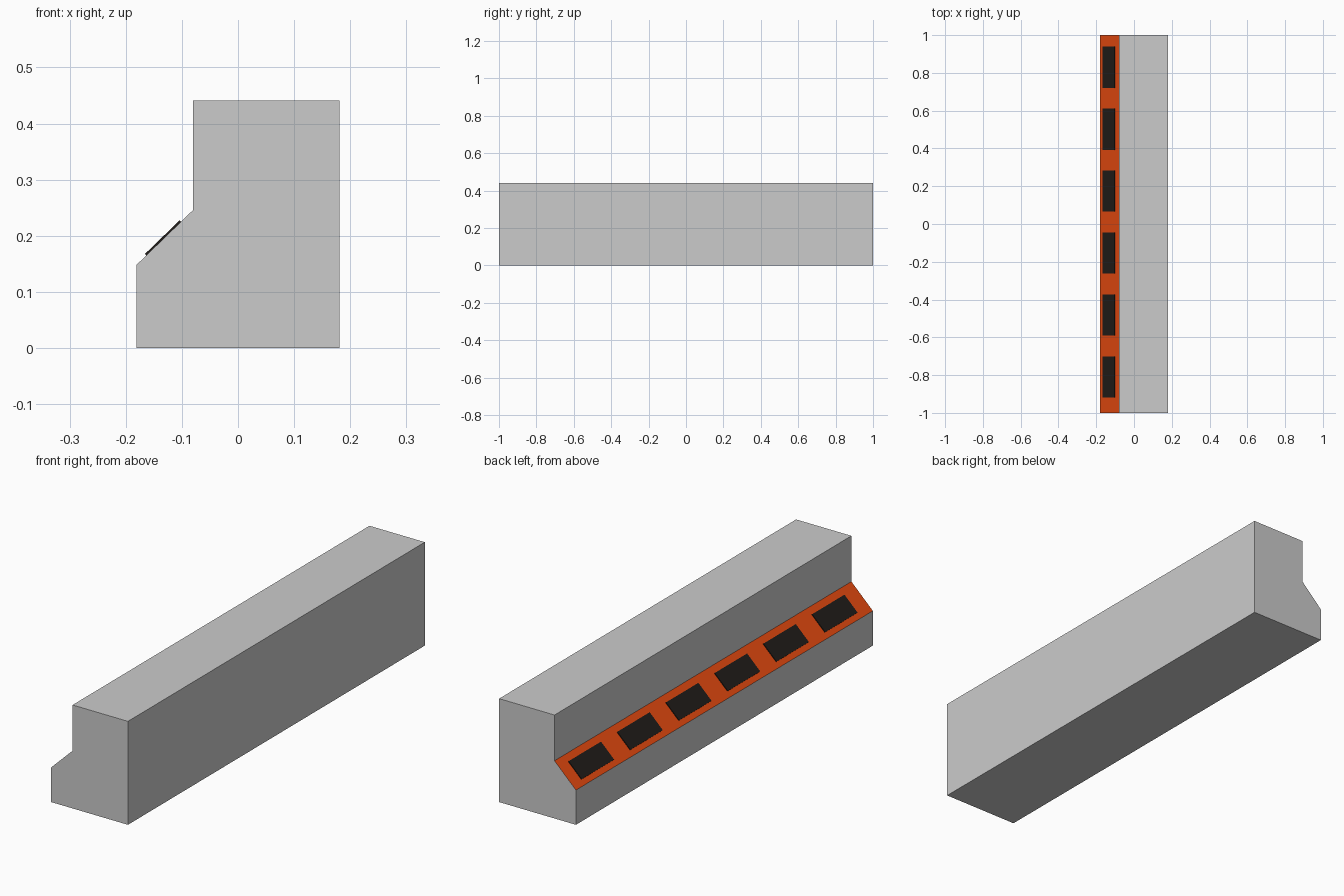
import bpy, bmesh, math
from mathutils import Matrix, Vector

if "Cube" in bpy.data.objects:
    bpy.data.objects.remove(bpy.data.objects["Cube"])


def paint(name, rgb):
    mat = bpy.data.materials.new(name)
    mat.diffuse_color = (*rgb, 1)
    mat.use_nodes = True
    mat.node_tree.nodes["Principled BSDF"].inputs["Base Color"].default_value = mat.diffuse_color
    return mat


def add_object(name, bm, *mats):
    mesh = bpy.data.meshes.new(name)
    bmesh.ops.recalc_face_normals(bm, faces=bm.faces)
    bm.to_mesh(mesh)
    bm.free()
    for m in mats:
        mesh.materials.append(m)
    obj = bpy.data.objects.new(name, mesh)
    bpy.context.collection.objects.link(obj)
    return obj


grey = paint("grey", (0.8, 0.8, 0.8))
orange = paint("orange", (0.8, 0.07, 0.005))
black = paint("black", (0.015, 0.012, 0.01))

# Barrier body: stepped profile extruded along y, orange sloped face
low, high = Vector((-0.181, 0, 0.148)), Vector((-0.08, 0, 0.246))
profile = [(-0.181, 0), (0.181, 0), (0.181, 0.441), (-0.08, 0.441),
           (high.x, high.z), (low.x, low.z)]
bm = bmesh.new()
face = bm.faces.new([bm.verts.new((x, -1, z)) for x, z in profile])
ext = bmesh.ops.extrude_face_region(bm, geom=[face], use_keep_orig=True)
bmesh.ops.translate(bm, vec=(0, 2, 0),
                    verts=[v for v in ext["geom"] if isinstance(v, bmesh.types.BMVert)])
bm.normal_update()
for f in bm.faces:
    if abs(f.normal.x) > 0.1 and abs(f.normal.z) > 0.1:
        f.material_index = 1
add_object("barrier_body", bm, grey, orange)

# Row of thin black plates lying on the slope
slope = (high - low).normalized()
normal = Vector((-slope.z, 0, slope.x))
tilt = Matrix.Rotation(-math.atan2(slope.z, slope.x), 4, 'Y')
centre = Vector((-0.1325, 0, 0))
centre.z = low.z + (centre.x - low.x) * slope.z / slope.x
size = Matrix.Diagonal((0.086, 0.218, 0.005, 1))
for i in range(6):
    pos = centre + normal * 0.001 + Vector((0, 0.83 - 0.328 * i, 0))
    bm = bmesh.new()
    bmesh.ops.create_cube(bm, size=1, matrix=Matrix.Translation(pos) @ tilt @ size)
    add_object(f"slope_plate_{i + 1}", bm, black)
